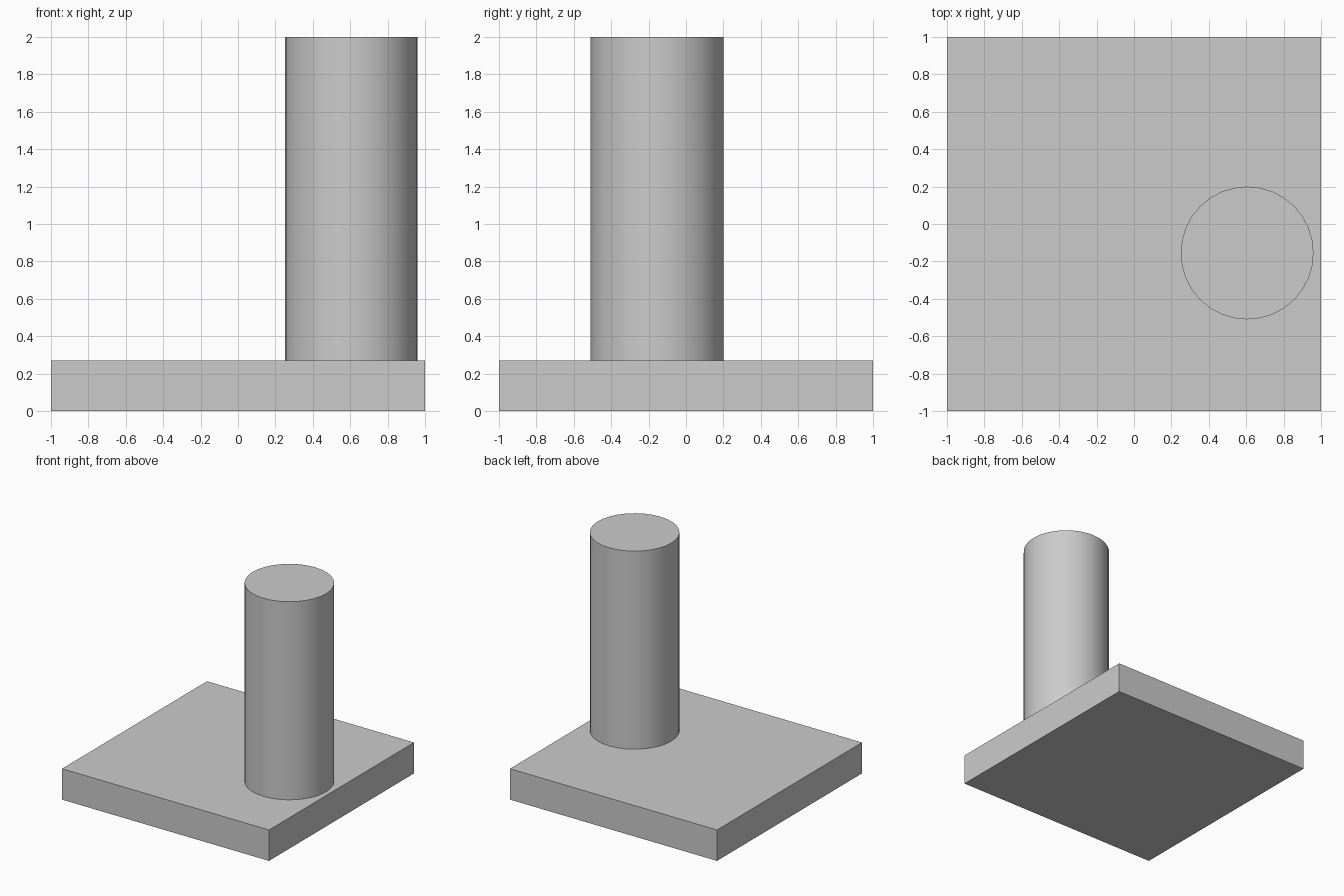
import bpy
import math

BASE_TOP = 0.27
TOP = 2.0

# Remove the default cube
cube = bpy.data.objects.get("Cube")
if cube:
    bpy.data.objects.remove(cube, do_unlink=True)

# Single grey material
grey = bpy.data.materials.new("light_grey")
grey.use_nodes = True
colour = (0.6, 0.6, 0.6, 1.0)
grey.diffuse_color = colour
grey.node_tree.nodes["Principled BSDF"].inputs["Base Color"].default_value = colour

# Square base plate
bpy.ops.mesh.primitive_cube_add(size=1, location=(0, 0, BASE_TOP / 2))
base = bpy.context.object
base.name = "base_plate"
base.scale = (2, 2, BASE_TOP)
bpy.ops.object.transform_apply(location=False, rotation=False, scale=True)
base.data.materials.append(grey)

# Off-centre round column standing on the plate
bpy.ops.mesh.primitive_cylinder_add(
    vertices=32, radius=0.355, depth=TOP - BASE_TOP,
    location=(0.605, -0.155, (TOP + BASE_TOP) / 2))
column = bpy.context.object
column.name = "column"
column.data.materials.append(grey)
bpy.ops.object.shade_smooth_by_angle(angle=math.radians(30))
